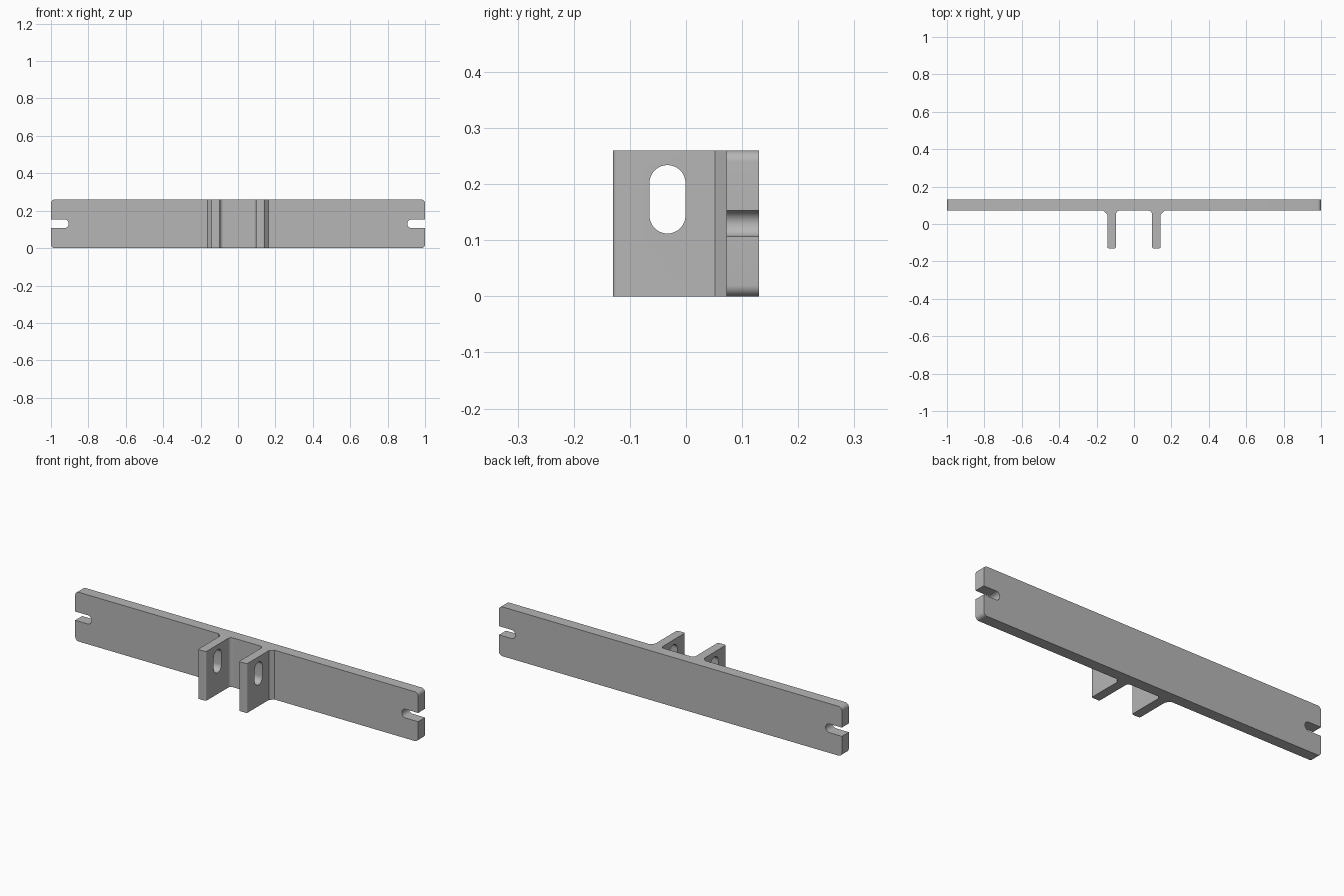
import bpy, bmesh
from math import sin, cos, radians

if "Cube" in bpy.data.objects:
    bpy.data.objects.remove(bpy.data.objects["Cube"])

steel = bpy.data.materials.new("grey_metal")
steel.use_nodes = True
GREY = (0.47, 0.47, 0.47, 1)
steel.diffuse_color = GREY
steel.node_tree.nodes["Principled BSDF"].inputs["Base Color"].default_value = GREY

LENGTH, HEIGHT = 1.0, 0.26          # half length of plate, full height
BACK, FACE, TIP = 0.13, 0.072, -0.13  # y of plate back, plate front, lug tips
INNER, OUTER = 0.096, 0.143          # x of lug sides


def arc(cx, cy, r, start, end, steps=8):
    angles = [radians(start + (end - start) * i / steps) for i in range(steps + 1)]
    return [(cx + r * cos(a), cy + r * sin(a)) for a in angles]


def prism(name, outline, place, lo, hi):
    """Extrude a 2D outline from lo to hi; place(u, v, w) maps it to xyz."""
    bm = bmesh.new()
    face = bm.faces.new([bm.verts.new(place(u, v, lo)) for u, v in outline])
    grown = bmesh.ops.extrude_face_region(bm, geom=[face])["geom"]
    shift = [b - a for a, b in zip(place(0, 0, lo), place(0, 0, hi))]
    bmesh.ops.translate(bm, vec=shift,
                        verts=[g for g in grown if isinstance(g, bmesh.types.BMVert)])
    bmesh.ops.recalc_face_normals(bm, faces=bm.faces)
    mesh = bpy.data.meshes.new(name)
    bm.to_mesh(mesh)
    bm.free()
    mesh.materials.append(steel)
    obj = bpy.data.objects.new(name, mesh)
    bpy.context.collection.objects.link(obj)
    return obj


def shade(obj):
    bpy.ops.object.select_all(action="DESELECT")
    obj.select_set(True)
    bpy.context.view_layer.objects.active = obj
    bpy.ops.object.shade_smooth_by_angle(angle=radians(30))


# Long plate with rounded corners and an open slot in each end
corner, slot_r, mid = 0.02, 0.023, HEIGHT / 2
right_half = (arc(LENGTH - corner, corner, corner, -90, 0)
              + [(LENGTH, mid - slot_r)]
              + arc(0.905 + slot_r, mid, slot_r, 270, 90, 16)
              + [(LENGTH, mid + slot_r)]
              + arc(LENGTH - corner, HEIGHT - corner, corner, 0, 90))
left_half = [(-x, z) for x, z in reversed(right_half)]
plate = prism("mounting_plate", right_half + left_half,
              lambda u, v, w: (u, w, v), FACE, BACK)
shade(plate)

# Lug profile: rounded tip, chamfered outer root, filleted inner root
tip_r, root = 0.008, 0.018
lug_outline = ([(OUTER + 0.02, FACE), (OUTER, FACE - 0.02)]
               + arc(OUTER - tip_r, TIP + tip_r, tip_r, 0, -90)
               + arc(INNER + tip_r, TIP + tip_r, tip_r, 270, 180)
               + arc(INNER - root, FACE - root, root, 0, 90))

# Cutter for the upright oval hole
hole_r, hole_y, low, high = 0.032, -0.033, 0.144, 0.202
hole = arc(hole_y, low, hole_r, 180, 360, 20) + arc(hole_y, high, hole_r, 0, 180, 20)
cutter = prism("hole_cutter", hole, lambda u, v, w: (w, u, v), -0.3, 0.3)
cutter.hide_render = True

for side, name in ((1, "left_lug"), (-1, "right_lug")):
    lug = prism(name, lug_outline, lambda u, v, w: (side * u, v, w), 0, HEIGHT)
    cut = lug.modifiers.new("oval_hole", "BOOLEAN")
    cut.operation, cut.solver, cut.object = "DIFFERENCE", "EXACT", cutter
    bpy.context.view_layer.objects.active = lug
    bpy.ops.object.modifier_apply(modifier=cut.name)
    shade(lug)

bpy.data.objects.remove(cutter)
